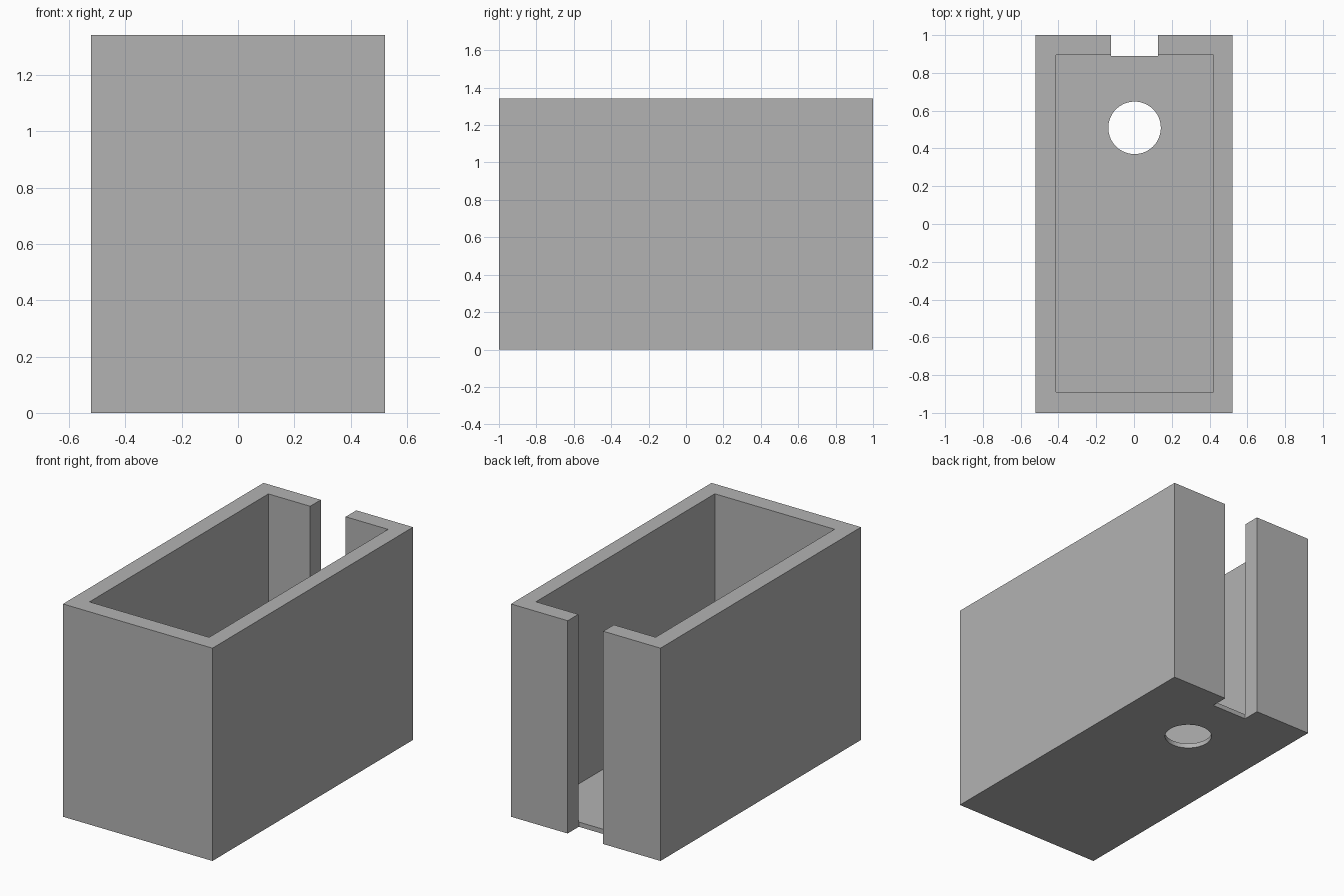
import bpy
import math

cube = bpy.data.objects.get("Cube")
if cube:
    bpy.data.objects.remove(cube, do_unlink=True)

HEIGHT = 1.343
FLOOR = 0.03


def box(name, low, high):
    """Add a box spanning two opposite corners."""
    centre = [(a + b) / 2 for a, b in zip(low, high)]
    size = [b - a for a, b in zip(low, high)]
    bpy.ops.mesh.primitive_cube_add(size=1, location=centre)
    obj = bpy.context.object
    obj.name = name
    obj.scale = size
    bpy.ops.object.transform_apply(location=True, rotation=False, scale=True)
    return obj


def cut(target, cutter):
    """Subtract the cutter from the target, then remove the cutter."""
    cutter.hide_render = True
    mod = target.modifiers.new(cutter.name, "BOOLEAN")
    mod.operation = "DIFFERENCE"
    mod.solver = "EXACT"
    mod.object = cutter
    bpy.context.view_layer.objects.active = target
    bpy.ops.object.modifier_apply(modifier=mod.name)
    bpy.data.objects.remove(cutter, do_unlink=True)


# Outer block
body = box("open_box", (-0.522, -1, 0), (0.522, 1, HEIGHT))

# Inner cavity
cut(body, box("cavity_cutter", (-0.414, -0.89, FLOOR), (0.422, 0.894, HEIGHT + 0.2)))

# Full-height slot in the back wall
cut(body, box("slot_cutter", (-0.122, 0.889, -0.2), (0.126, 1.2, HEIGHT + 0.2)))

# Round hole through the floor
bpy.ops.mesh.primitive_cylinder_add(vertices=64, radius=0.139, depth=0.4,
                                    location=(0.003, 0.509, 0))
hole = bpy.context.object
hole.name = "hole_cutter"
cut(body, hole)

# Plain grey finish
grey = bpy.data.materials.new("plain_grey")
grey.use_nodes = True
colour = (0.45, 0.45, 0.45, 1)
grey.diffuse_color = colour
grey.node_tree.nodes["Principled BSDF"].inputs["Base Color"].default_value = colour
body.data.materials.clear()
body.data.materials.append(grey)

# Smooth the hole wall while keeping the box edges sharp
bpy.ops.object.select_all(action="DESELECT")
body.select_set(True)
bpy.context.view_layer.objects.active = body
bpy.ops.object.shade_smooth_by_angle(angle=math.radians(30))
